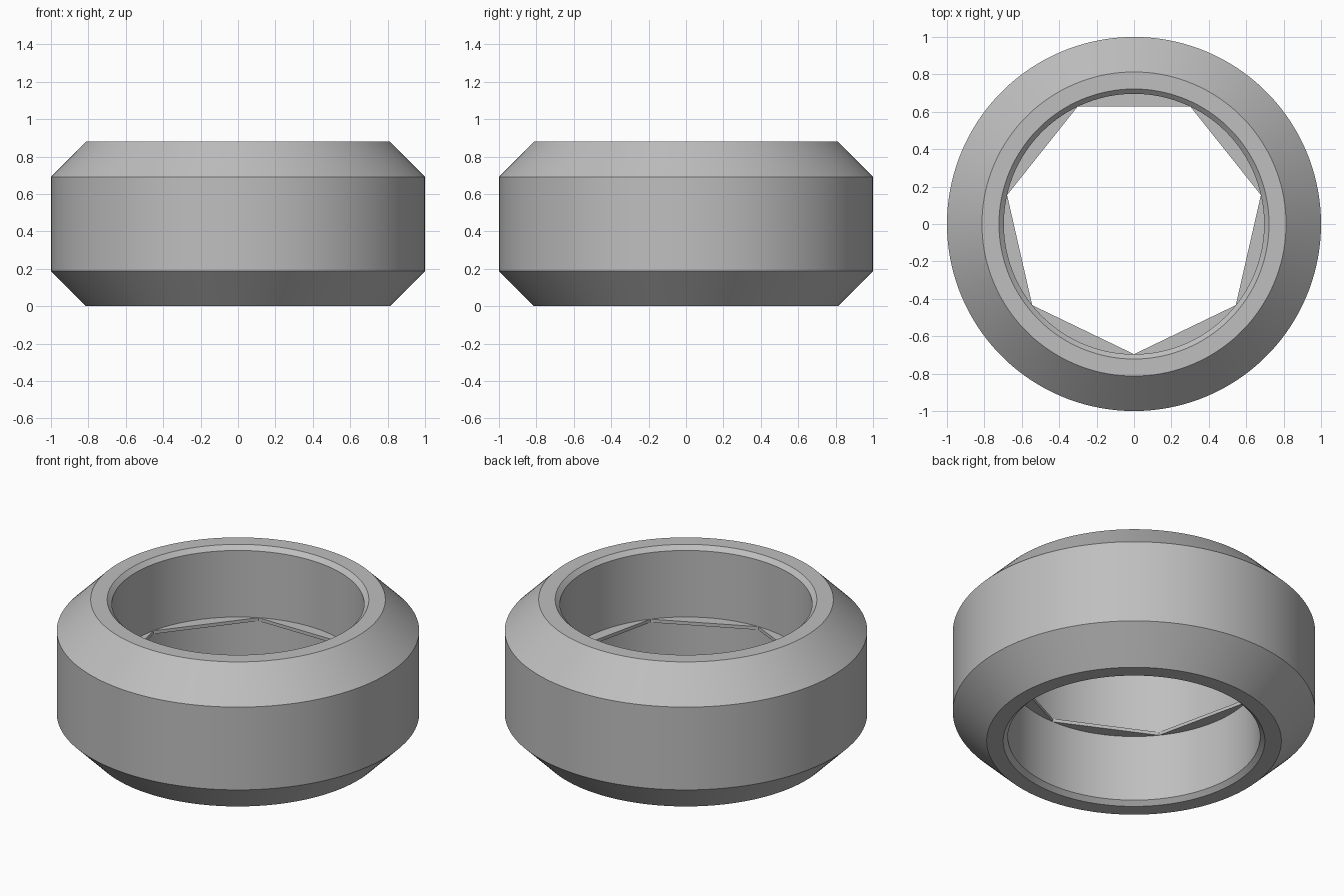
import bpy
import bmesh
from math import sin, cos, radians, tau, pi

if "Cube" in bpy.data.objects:
    bpy.data.objects.remove(bpy.data.objects["Cube"], do_unlink=True)

HEIGHT = 0.88
BORE = 0.696          # inner radius of the ring
SIDES = 7             # sides of the opening in the web
STEPS = 20            # arc steps per side
SEGMENTS = SIDES * STEPS

metal = bpy.data.materials.new("light_grey")
metal.use_nodes = True
grey = (0.52, 0.52, 0.52, 1)
metal.diffuse_color = grey
metal.node_tree.nodes["Principled BSDF"].inputs["Base Color"].default_value = grey


def polar(radius, step, z):
    """Point on a circle, counted in steps from the front."""
    a = -pi / 2 + tau * step / SEGMENTS
    return (radius * cos(a), radius * sin(a), z)


def finish(bm, name):
    bmesh.ops.recalc_face_normals(bm, faces=bm.faces[:])
    mesh = bpy.data.meshes.new(name)
    bm.to_mesh(mesh)
    bm.free()
    mesh.materials.append(metal)
    obj = bpy.data.objects.new(name, mesh)
    bpy.context.collection.objects.link(obj)
    return obj


# Ring: closed cross-section, mirrored about mid height, turned about z
half = [(BORE, 0.025), (0.722, 0), (0.813, 0), (1, 0.188)]
profile = half + [(r, HEIGHT - z) for r, z in reversed(half)]
bm = bmesh.new()
loops = [[bm.verts.new(polar(r, i, z)) for r, z in profile] for i in range(SEGMENTS)]
count = len(profile)
for i in range(SEGMENTS):
    a, b = loops[i], loops[(i + 1) % SEGMENTS]
    for j in range(count):
        k = (j + 1) % count
        bm.faces.new((a[j], b[j], b[k], a[k]))
ring = finish(bm, "bevelled_ring")
bpy.ops.object.select_all(action='DESELECT')
ring.select_set(True)
bpy.context.view_layer.objects.active = ring
bpy.ops.object.shade_smooth_by_angle(angle=radians(30))

# Thin web at mid height: one arc segment per side of the opening
THICK = 0.02
bm = bmesh.new()
for side in range(SIDES):
    outline = []
    for s in range(STEPS + 1):
        radius = BORE if s in (0, STEPS) else BORE + 0.01
        outline.append(bm.verts.new(polar(radius, side * STEPS + s, (HEIGHT - THICK) / 2)))
    face = bm.faces.new(outline)
    new = bmesh.ops.extrude_face_region(bm, geom=[face])["geom"]
    top = [v for v in new if isinstance(v, bmesh.types.BMVert)]
    bmesh.ops.translate(bm, verts=top, vec=(0, 0, THICK))
finish(bm, "seven_sided_web")
